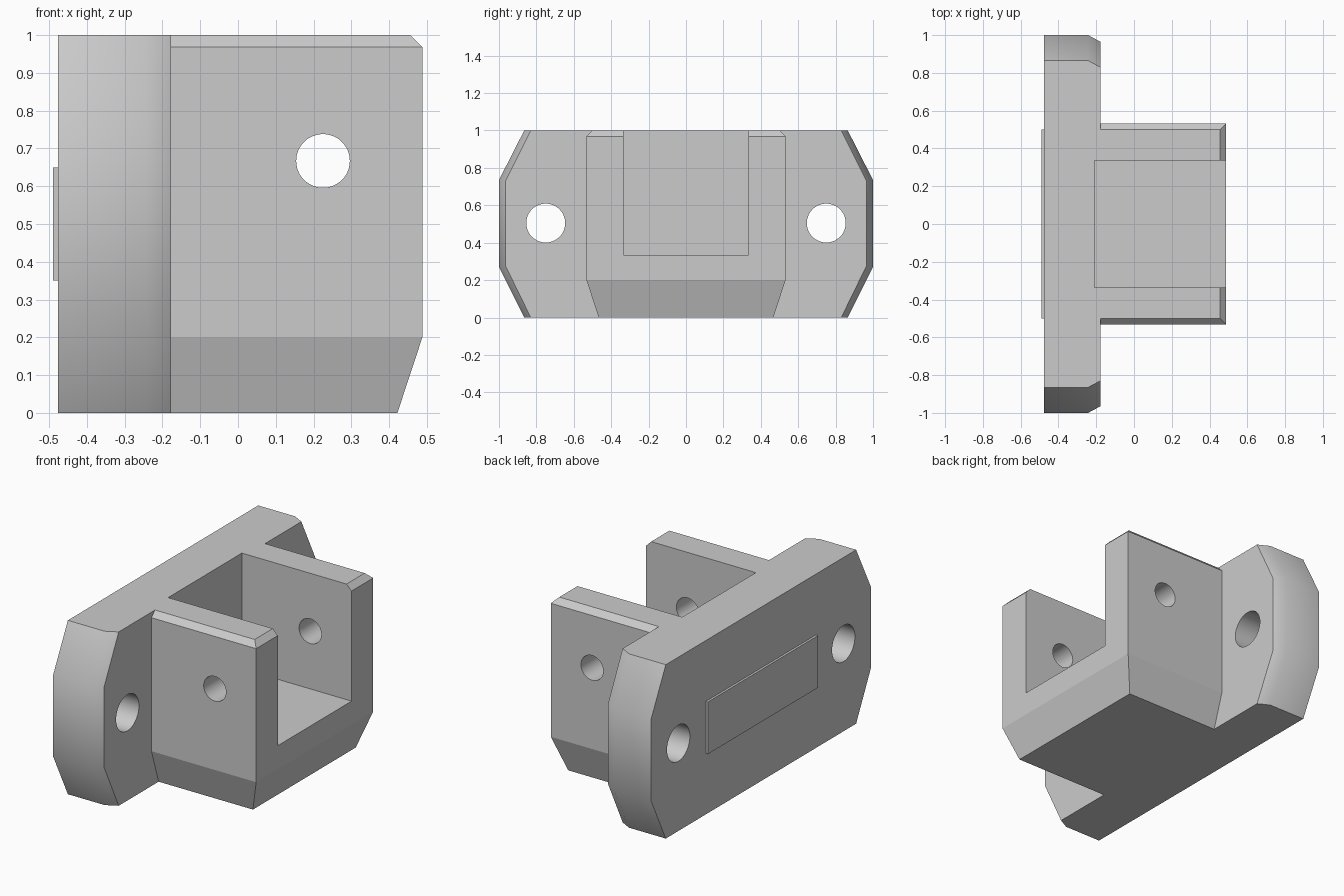
import bpy, bmesh, math
from mathutils import Matrix, Vector

cube = bpy.data.objects.get("Cube")
if cube:
    bpy.data.objects.remove(cube, do_unlink=True)

grey = bpy.data.materials.new("plain grey")
grey.use_nodes = True
COLOR = (0.6, 0.6, 0.6, 1)
grey.diffuse_color = COLOR
grey.node_tree.nodes["Principled BSDF"].inputs["Base Color"].default_value = COLOR


def finish(name, bm):
    bmesh.ops.recalc_face_normals(bm, faces=bm.faces)
    me = bpy.data.meshes.new(name)
    bm.to_mesh(me)
    bm.free()
    me.materials.append(grey)
    ob = bpy.data.objects.new(name, me)
    bpy.context.collection.objects.link(ob)
    return ob


def loft(name, rings):
    """Closed solid through rings with equal point counts."""
    bm = bmesh.new()
    loops = [[bm.verts.new(p) for p in ring] for ring in rings]
    n = len(loops[0])
    for a, b in zip(loops, loops[1:]):
        for i in range(n):
            j = (i + 1) % n
            bm.faces.new((a[i], a[j], b[j], b[i]))
    bm.faces.new(loops[0])
    bm.faces.new(loops[-1])
    return finish(name, bm)


def box(name, lo, hi):
    rect = [(lo[0], lo[1]), (hi[0], lo[1]), (hi[0], hi[1]), (lo[0], hi[1])]
    return loft(name, [[(x, y, z) for x, y in rect] for z in (lo[2], hi[2])])


def cylinder(name, centre, axis, radius, depth):
    bm = bmesh.new()
    turn = Vector((0, 0, 1)).rotation_difference(Vector(axis)).to_matrix().to_4x4()
    bmesh.ops.create_cone(bm, cap_ends=True, segments=48, radius1=radius,
                          radius2=radius, depth=depth,
                          matrix=Matrix.Translation(centre) @ turn)
    return finish(name, bm)


def combine(target, tool, operation):
    mod = target.modifiers.new(operation, 'BOOLEAN')
    mod.operation, mod.solver, mod.object = operation, 'EXACT', tool
    bpy.context.view_layer.update()
    done = bpy.data.meshes.new_from_object(
        target.evaluated_get(bpy.context.evaluated_depsgraph_get()))
    target.modifiers.clear()
    target.data = done
    bpy.data.objects.remove(tool, do_unlink=True)


# Mounting flange: eight-sided plate with bevelled ends
def flange_ring(x, inset, dz):
    half = [(0.865 - inset, 0), (1 - inset, 0.27 + dz),
            (1 - inset, 0.735 - dz), (0.865 - inset, 1)]
    return [(x, y, z) for y, z in half] + [(x, -y, z) for y, z in reversed(half)]


bracket = loft("mounting_bracket", [flange_ring(-0.477, 0, 0),
                                    flange_ring(-0.243, 0, 0),
                                    flange_ring(-0.178, 0.035, 0.006)])

# Clevis block with tapered foot and chamfered top
block = loft("clevis_block", [
    [(-0.3, -y, z), (x, -y, z), (x, y, z), (-0.3, y, z)]
    for x, y, z in ((0.422, 0.467, 0), (0.488, 0.532, 0.2),
                    (0.488, 0.532, 0.968), (0.456, 0.5, 1))])
combine(bracket, block, 'UNION')

# Raised pad on the mounting face
combine(bracket, box("raised_pad", (-0.49, -0.5, 0.35), (-0.4, 0.5, 0.65)), 'UNION')

# Slot, pin hole and bolt holes
combine(bracket, box("slot_cutter", (-0.21, -0.335, 0.335), (0.7, 0.335, 1.2)), 'DIFFERENCE')
combine(bracket, cylinder("pin_cutter", (0.225, 0, 0.667), (0, 1, 0), 0.071, 2), 'DIFFERENCE')
for side in (-1, 1):
    combine(bracket, cylinder("bolt_cutter", (-0.33, side * 0.75, 0.505), (1, 0, 0),
                              0.104, 0.8), 'DIFFERENCE')

# Smooth hole walls and flange ends, crisp edges on the clevis
bm = bmesh.new()
bm.from_mesh(bracket.data)
bmesh.ops.remove_doubles(bm, verts=bm.verts, dist=1e-5)
for face in bm.faces:
    face.smooth = True
    face.material_index = 0
for edge in bm.edges:
    middle = (edge.verts[0].co + edge.verts[1].co) / 2
    limit = math.radians(32 if middle.x < -0.17 else 12)
    edge.smooth = edge.calc_face_angle(math.pi) < limit
bm.to_mesh(bracket.data)
bm.free()
if not bracket.data.materials:
    bracket.data.materials.append(grey)
